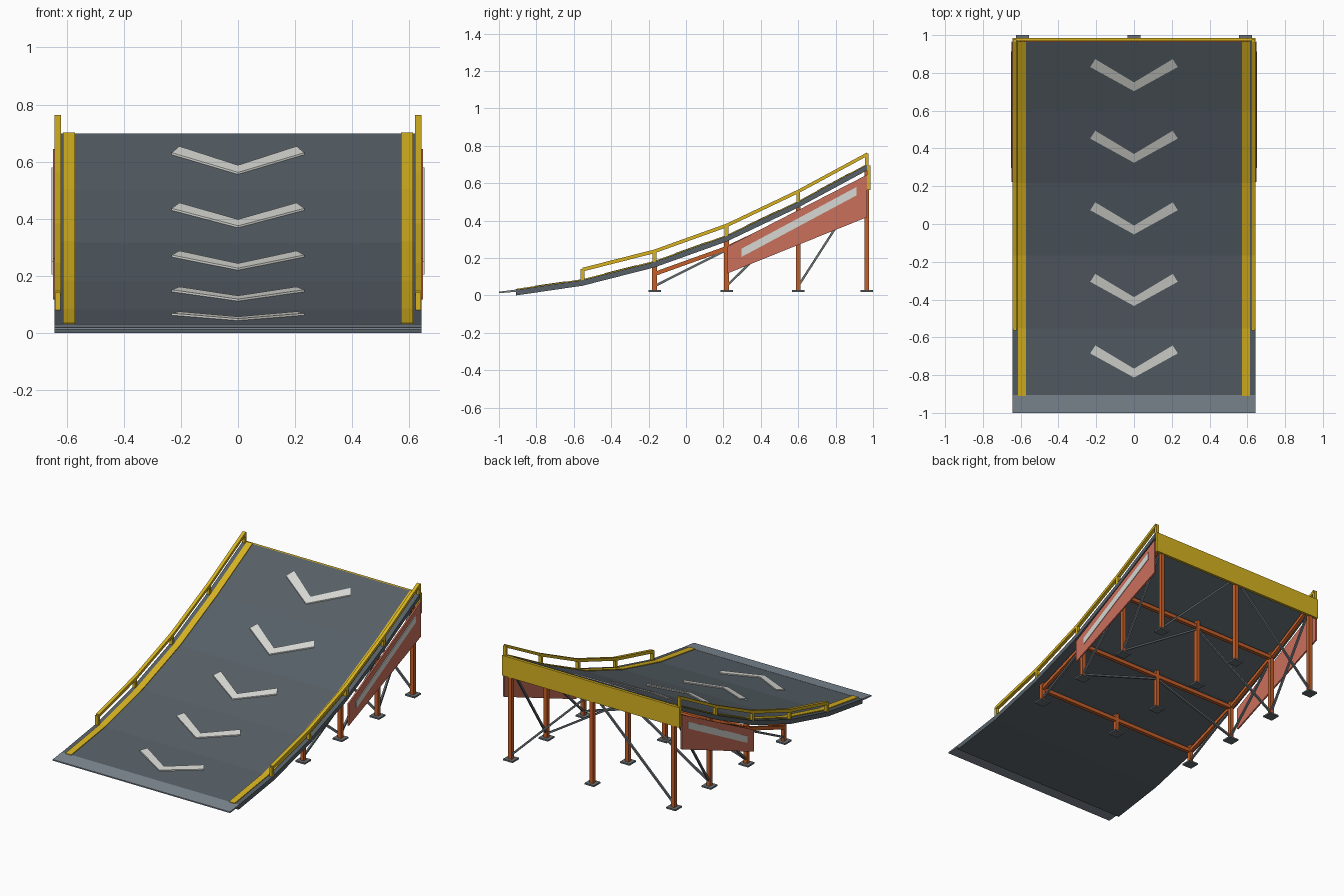
import bpy, bmesh
from mathutils import Vector

if "Cube" in bpy.data.objects:
    bpy.data.objects.remove(bpy.data.objects["Cube"])


def mat(name, rgb):
    m = bpy.data.materials.new(name)
    m.diffuse_color = (*rgb, 1)
    m.use_nodes = True
    m.node_tree.nodes["Principled BSDF"].inputs["Base Color"].default_value = m.diffuse_color
    return m


DECK = mat("deck slate", (0.095, 0.118, 0.137))
LIP = mat("lip grey", (0.21, 0.25, 0.29))
YELLOW = mat("safety yellow", (0.68, 0.45, 0.015))
ORANGE = mat("frame orange", (0.56, 0.115, 0.022))
RED = mat("panel red", (0.60, 0.16, 0.105))
STEEL = mat("brace steel", (0.14, 0.16, 0.175))
WHITE = mat("marking white", (0.68, 0.68, 0.65))

# deck top profile: y, z at each station
TOP = [(-0.91, 0.03), (-0.553, 0.082), (-0.168, 0.18), (0.217, 0.318),
       (0.6, 0.5), (0.967, 0.698)]
ROWS = TOP[2:]


def deck_z(y):
    for (y0, z0), (y1, z1) in zip(TOP, TOP[1:]):
        if y <= y1:
            break
    return z0 + (z1 - z0) * (y - y0) / (y1 - y0)


def finish(name, bm, material):
    bmesh.ops.recalc_face_normals(bm, faces=bm.faces)
    me = bpy.data.meshes.new(name)
    bm.to_mesh(me)
    bm.free()
    me.materials.append(material)
    ob = bpy.data.objects.new(name, me)
    bpy.context.collection.objects.link(ob)
    return ob


def prism(name, pts, vec, material):
    """Polygon extruded along a vector."""
    bm = bmesh.new()
    f = bm.faces.new([bm.verts.new(p) for p in pts])
    r = bmesh.ops.extrude_face_region(bm, geom=[f])
    bmesh.ops.translate(bm, vec=vec, verts=[v for v in r["geom"] if isinstance(v, bmesh.types.BMVert)])
    return finish(name, bm, material)


def strip(name, line, up, down, x0, x1, material):
    """Bent slab following a y-z line."""
    pts = [(x0, y, z + up) for y, z in line] + [(x0, y, z + down) for y, z in reversed(line)]
    return prism(name, pts, (x1 - x0, 0, 0), material)


def beam(name, p, q, w, material):
    """Square bar between two points."""
    p, q = Vector(p), Vector(q)
    d = q - p
    bm = bmesh.new()
    bmesh.ops.create_cube(bm, size=1)
    rot = d.to_track_quat('Z', 'Y')
    for v in bm.verts:
        v.co = rot @ Vector((v.co.x * w, v.co.y * w, v.co.z * d.length)) + (p + q) / 2
    return finish(name, bm, material)


def box(name, c, s, material):
    x, y, z = (c[i] - s[i] / 2 for i in range(3))
    return prism(name, [(x, y, z), (x + s[0], y, z), (x + s[0], y + s[1], z), (x, y + s[1], z)],
                 (0, 0, s[2]), material)


# driving surface, front lip and rear fascia
strip("deck", TOP, 0, -0.03, -0.642, 0.642, DECK)
prism("front_lip", [(-0.642, -1, 0.012), (-0.642, -1, 0.02), (-0.642, -0.905, 0.032), (-0.642, -0.905, 0.02)],
      (1.284, 0, 0), LIP)
box("rear_fascia", (0, 0.977, 0.63), (1.284, 0.017, 0.132), YELLOW)

# chevron arrows lying on the deck
for i in range(5):
    y0 = -0.813 + i * 0.379
    for s in (-1, 1):
        flat = [(0, y0), (0.232 * s, y0 + 0.128), (0.205 * s, y0 + 0.17), (0, y0 + 0.047)]
        prism(f"chevron_{i}_{'left' if s < 0 else 'right'}",
              [(x, y, deck_z(y) - 0.001) for x, y in flat], (0, 0, 0.008), WHITE)

for s, side in ((-1, "left"), (1, "right")):
    # painted edge stripe
    strip(f"edge_stripe_{side}", TOP, 0.005, -0.001, s * 0.571, s * 0.613, YELLOW)
    # guard rail and its posts
    strip(f"guard_rail_{side}", TOP[1:], 0.066, 0.046, s * 0.62, s * 0.642, YELLOW)
    for i, (y, z) in enumerate(TOP[1:]):
        beam(f"rail_post_{side}_{i}", (s * 0.631, y, z - 0.005), (s * 0.631, y, z + 0.06), 0.02, YELLOW)
    # side sign panel and its pale stripe
    prism(f"side_panel_{side}", [(s * 0.638, 0.222, 0.118), (s * 0.638, 0.967, 0.418),
                                 (s * 0.638, 0.967, 0.645), (s * 0.638, 0.222, 0.262)], (s * 0.01, 0, 0), RED)
    prism(f"panel_stripe_{side}", [(s * 0.647, 0.297, 0.206), (s * 0.647, 0.912, 0.535),
                                   (s * 0.647, 0.912, 0.58), (s * 0.647, 0.297, 0.25)], (s * 0.005, 0, 0), WHITE)
    # sloping side beams and diagonal side braces
    for i, ((y0, z0), (y1, z1)) in enumerate(zip(ROWS, ROWS[1:])):
        beam(f"side_beam_{side}_{i}", (s * 0.59, y0, z0 - 0.065), (s * 0.59, y1, z1 - 0.065), 0.022, ORANGE)
        beam(f"side_brace_{side}_{i}", (s * 0.59, y0, 0.05), (s * 0.59, y1, z1 - 0.075), 0.012, STEEL)

# legs, foot plates, cross beams and row braces
for i, (y, z) in enumerate(ROWS):
    for x in (-0.59, 0, 0.59):
        beam(f"leg_{i}_{x}", (x, y, 0.022), (x, y, z - 0.025), 0.025, ORANGE)
        box(f"foot_plate_{i}_{x}", (x, y, 0.024), (0.068, 0.066, 0.01), STEEL)
    beam(f"cross_beam_{i}", (-0.59, y, z - 0.065), (0.59, y, z - 0.065), 0.024, ORANGE)
    if i:
        for s in (-1, 1):
            beam(f"row_brace_{i}_{s}", (s * 0.59, y, 0.05), (0, y, z - 0.08), 0.012, STEEL)
